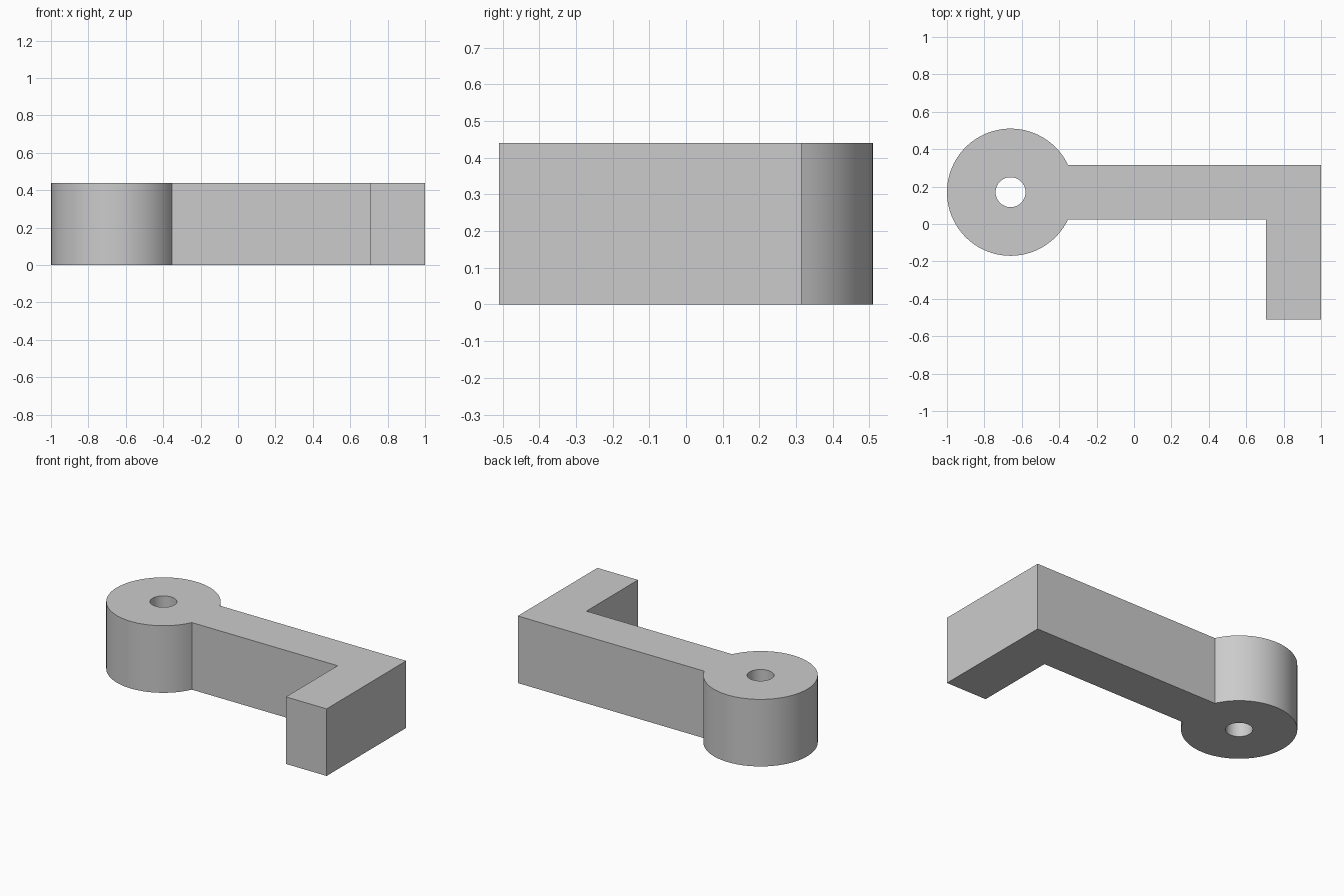
import bpy
import bmesh
from math import asin, cos, sin, pi

cube = bpy.data.objects.get("Cube")
if cube:
    bpy.data.objects.remove(cube, do_unlink=True)

HEIGHT = 0.44
CX, CY = -0.66, 0.17          # centre of the round boss
BOSS_R, HOLE_R = 0.34, 0.08
HALF_ARM = 0.145

# Plain grey material
grey = bpy.data.materials.new("plain_grey")
grey.use_nodes = True
colour = (0.6, 0.6, 0.6, 1)
grey.diffuse_color = colour
grey.node_tree.nodes["Principled BSDF"].inputs["Base Color"].default_value = colour


def arc(radius, start, end, steps):
    return [(CX + radius * cos(start + (end - start) * i / steps),
             CY + radius * sin(start + (end - start) * i / steps))
            for i in range(steps + 1)]


def add_loop(bm, points):
    verts = [bm.verts.new((x, y, 0)) for x, y in points]
    return [bm.edges.new((v, verts[(i + 1) % len(verts)])) for i, v in enumerate(verts)]


# Outline: boss arc, then arm underside, foot and arm back
join = asin(HALF_ARM / BOSS_R)
outline = arc(BOSS_R, join, 2 * pi - join, 72)
outline += [(0.705, CY - HALF_ARM), (0.705, -0.51), (1, -0.51), (1, CY + HALF_ARM)]
hole = arc(HOLE_R, 0, 2 * pi, 48)[:-1]

# Fill between outline and hole, then extrude upwards
bm = bmesh.new()
edges = add_loop(bm, outline) + add_loop(bm, hole)
bmesh.ops.triangle_fill(bm, edges=edges, use_beauty=True)
result = bmesh.ops.extrude_face_region(bm, geom=bm.faces[:], use_keep_orig=True)
top = [g for g in result["geom"] if isinstance(g, bmesh.types.BMVert)]
bmesh.ops.translate(bm, verts=top, vec=(0, 0, HEIGHT))
bmesh.ops.recalc_face_normals(bm, faces=bm.faces[:])

mesh = bpy.data.meshes.new("lever_arm")
bm.to_mesh(mesh)
bm.free()
mesh.materials.append(grey)
lever = bpy.data.objects.new("lever_arm", mesh)
bpy.context.collection.objects.link(lever)

# Smooth round walls, sharp rims
bpy.ops.object.select_all(action="DESELECT")
lever.select_set(True)
bpy.context.view_layer.objects.active = lever
bpy.ops.object.shade_smooth_by_angle()
